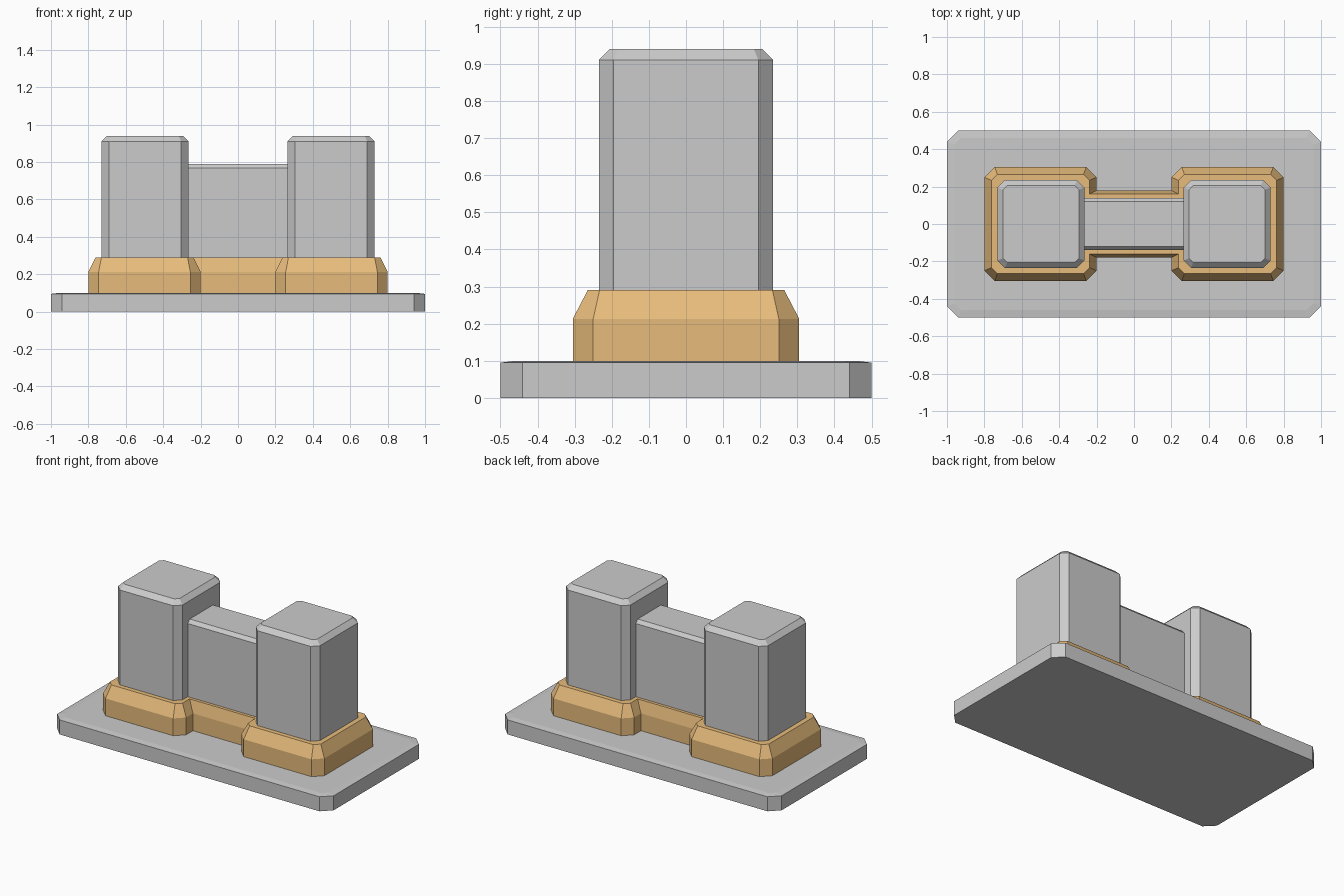
import bpy, bmesh

if "Cube" in bpy.data.objects:
    bpy.data.objects.remove(bpy.data.objects["Cube"])


def mirror_quarter(q):
    """Mirror points of the +x +y quarter (ordered from x=0 side outward) into a closed clockwise outline."""
    right = q + [(x, -y) for x, y in reversed(q)]
    return right + [(-x, -y) for x, y in right]


def chamfered(hx, hy, c):
    return mirror_quarter([(hx - c, hy), (hx, hy - c)])


def loft(name, rings, cx=0.0, color=None):
    """Skin a stack of (z, outline) rings and cap both ends."""
    bm = bmesh.new()
    loops = [[bm.verts.new((x + cx, y, z)) for x, y in pts] for z, pts in rings]
    n = len(loops[0])
    for a, b in zip(loops, loops[1:]):
        for i in range(n):
            j = (i + 1) % n
            bm.faces.new((a[i], b[i], b[j], a[j]))
    bm.faces.new(loops[0])
    bm.faces.new(loops[-1][::-1])
    bmesh.ops.recalc_face_normals(bm, faces=bm.faces)
    mesh = bpy.data.meshes.new(name)
    bm.to_mesh(mesh)
    bm.free()
    obj = bpy.data.objects.new(name, mesh)
    bpy.context.collection.objects.link(obj)
    if color:
        mat = bpy.data.materials.new(name + "_material")
        mat.diffuse_color = color
        mat.use_nodes = True
        mat.node_tree.nodes["Principled BSDF"].inputs["Base Color"].default_value = mat.diffuse_color
        mesh.materials.append(mat)
    return obj


# Base plate with cut corners and a very shallow top bevel
base = chamfered(1.0, 0.5, 0.06)
loft("base_plate", [(0, base), (0.095, base), (0.1, chamfered(0.96, 0.46, 0.037))])

# Dumbbell-shaped orange collar, tapered at the top
lower = mirror_quarter([(0.2, 0.18), (0.2, 0.25), (0.255, 0.305), (0.745, 0.305), (0.8, 0.25)])
upper = mirror_quarter([(0.238, 0.16), (0.238, 0.233), (0.27, 0.265), (0.73, 0.265), (0.762, 0.233)])
loft("collar", [(0.098, lower), (0.213, lower), (0.29, upper)], color=(0.8, 0.5, 0.2, 1))

# Two square towers with chamfered edges
shaft = chamfered(0.2325, 0.235, 0.04)
cap = chamfered(0.2025, 0.205, 0.022)
for side, sx in (("left", -1), ("right", 1)):
    loft(side + "_tower", [(0.1, shaft), (0.91, shaft), (0.94, cap)], cx=sx * 0.4975)

# Connecting wall between the towers
wall = mirror_quarter([(0.275, 0.14)])
loft("connecting_wall", [(0.1, wall), (0.768, wall), (0.79, mirror_quarter([(0.275, 0.12)]))])
